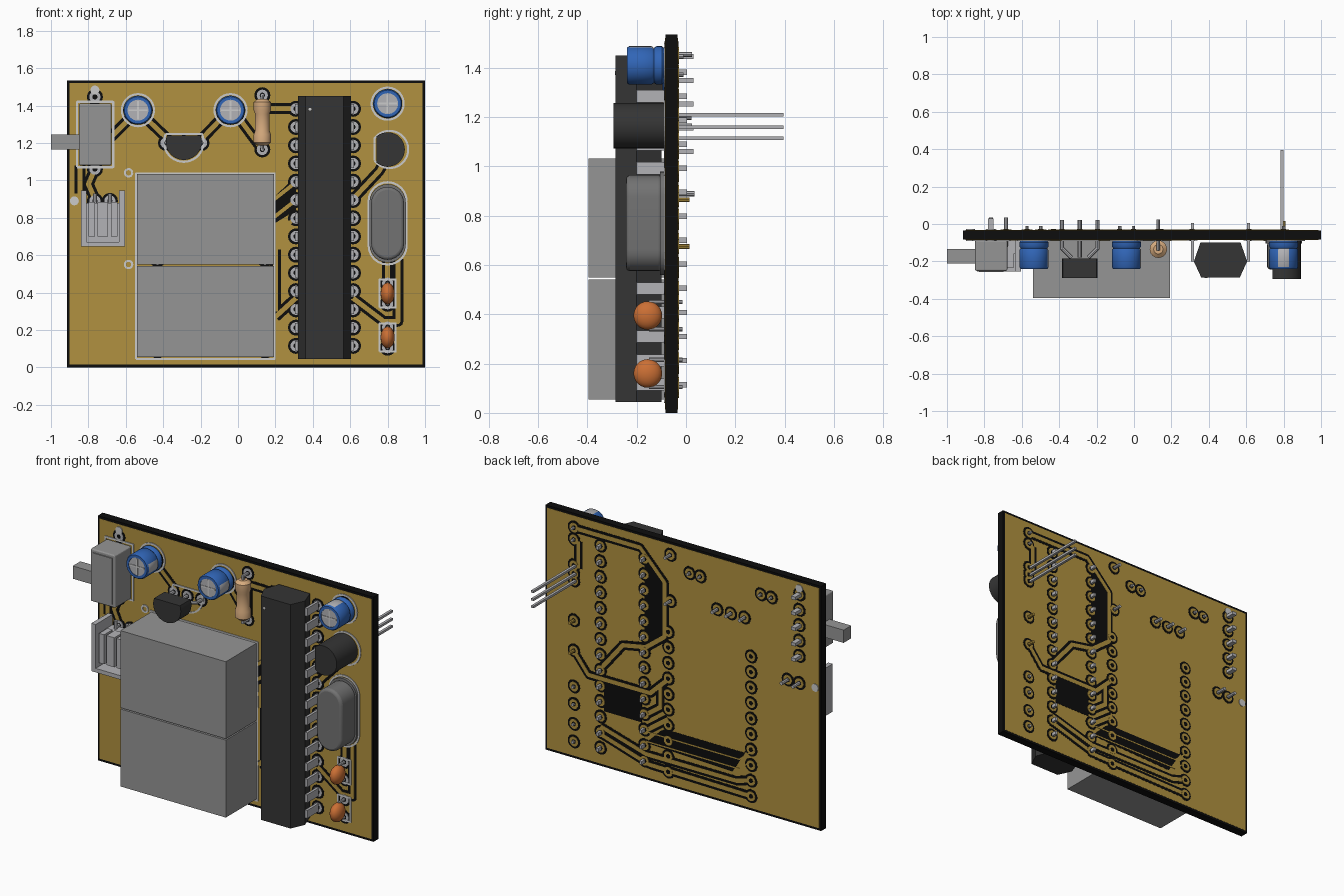
import bpy, bmesh, math
from mathutils import Vector, Matrix

cube = bpy.data.objects.get("Cube")
if cube:
    bpy.data.objects.remove(cube, do_unlink=True)


def material(name, r, g, b):
    m = bpy.data.materials.new(name)
    m.use_nodes = True
    m.diffuse_color = (r, g, b, 1)
    m.node_tree.nodes["Principled BSDF"].inputs["Base Color"].default_value = (r, g, b, 1)
    return m


BLACK = material("board_black", .004, .004, .004)
COPPER = material("copper_gold", .44, .285, .05)
SILVER = material("tin_silver", .45, .45, .47)
GREY = material("plastic_grey", .30, .30, .30)
STEEL = material("steel_grey", .17, .17, .17)
DARK = material("chip_charcoal", .035, .035, .035)
BLUE = material("capacitor_blue", .03, .13, .47)
TAN = material("resistor_tan", .68, .41, .21)
ORANGE = material("ceramic_orange", .60, .16, .035)
WHITE = material("print_white", .60, .60, .60)


# ---- helpers ----
def finish(bm, name, mats, smooth=False, bevel=0):
    bmesh.ops.recalc_face_normals(bm, faces=bm.faces)
    me = bpy.data.meshes.new(name)
    bm.to_mesh(me)
    bm.free()
    for m in (mats if isinstance(mats, list) else [mats]):
        me.materials.append(m)
    ob = bpy.data.objects.new(name, me)
    bpy.context.scene.collection.objects.link(ob)
    if bevel:
        b = ob.modifiers.new("bevel", 'BEVEL')
        b.width, b.segments, b.limit_method = bevel, 3, 'ANGLE'
        b.angle_limit = math.radians(40)
    if smooth:
        bpy.ops.object.select_all(action='DESELECT')
        ob.select_set(True)
        bpy.context.view_layer.objects.active = ob
        bpy.ops.object.shade_smooth_by_angle(angle=math.radians(35))
    return ob


def prism(bm, pts, a, b, axis='y'):
    """Extrude an outline from a to b: (x, z) along y, or (x, y) along z."""
    at = (lambda p, t: (p[0], t, p[1])) if axis == 'y' else (lambda p, t: (p[0], p[1], t))
    lo = [bm.verts.new(at(p, a)) for p in pts]
    hi = [bm.verts.new(at(p, b)) for p in pts]
    bm.faces.new(lo)
    bm.faces.new(hi[::-1])
    for i in range(len(pts)):
        j = (i + 1) % len(pts)
        bm.faces.new((lo[i], lo[j], hi[j], hi[i]))


def rect(x0, x1, z0, z1):
    return [(x0, z0), (x1, z0), (x1, z1), (x0, z1)]


def disc(x, z, r, n=16):
    return [(x + r * math.cos(2 * math.pi * i / n), z + r * math.sin(2 * math.pi * i / n)) for i in range(n)]


def d_shape(x, z, r, off, turn, n=24):
    a = math.acos(off / r)
    return [(x + r * math.cos(turn + a + (2 * math.pi - 2 * a) * i / n),
             z + r * math.sin(turn + a + (2 * math.pi - 2 * a) * i / n)) for i in range(n + 1)]


def stadium(x, z0, z1, r, n=12):
    return ([(x + r * math.cos(math.pi * i / n), z1 - r + r * math.sin(math.pi * i / n)) for i in range(n + 1)] +
            [(x - r * math.cos(math.pi * i / n), z0 + r - r * math.sin(math.pi * i / n)) for i in range(n + 1)])


def rod(bm, p, q, r, n=8):
    p, q = Vector(p), Vector(q)
    m = Matrix.Translation((p + q) / 2) @ (q - p).to_track_quat('Z', 'Y').to_matrix().to_4x4()
    bmesh.ops.create_cone(bm, cap_ends=True, segments=n, radius1=r, radius2=r, depth=(q - p).length, matrix=m)


def solid(name, pts, a, b, mat, axis='y', **kw):
    bm = bmesh.new()
    prism(bm, pts, a, b, axis)
    return finish(bm, name, mat, **kw)


def lathe(profile, loc, tilt, n=32):
    bm = bmesh.new()
    vs = [bm.verts.new((r, 0, t)) for r, t in profile]
    es = [bm.edges.new(e) for e in zip(vs, vs[1:])]
    bmesh.ops.spin(bm, geom=vs + es, axis=(0, 0, 1), cent=(0, 0, 0), steps=n, angle=2 * math.pi)
    bmesh.ops.remove_doubles(bm, verts=bm.verts, dist=1e-5)
    bmesh.ops.transform(bm, matrix=Matrix.Translation(loc) @ Matrix.Rotation(tilt, 4, 'X'), verts=bm.verts)
    return bm


# ---- board and its printed layers ----
FRONT, BACK, STEP = -.084, -.034, .0012
solid("board", rect(-.915, 1, 0, 1.535), FRONT, BACK, BLACK)
layers = {}


def plate(side, level, mat, pts):
    bm = layers.setdefault((side, level, mat.name), bmesh.new())
    if side == "front":
        prism(bm, pts, FRONT - STEP * level, FRONT)
    else:
        prism(bm, pts, BACK, BACK + STEP * level)


def ribbon(side, level, mat, pts, w):
    for p, q in zip(pts, pts[1:]):
        d = Vector((q[0] - p[0], q[1] - p[1])).normalized() * (w / 2)
        n = (-d.y, d.x)
        plate(side, level, mat, [(p[0] + n[0], p[1] + n[1]), (q[0] + n[0], q[1] + n[1]),
                                 (q[0] - n[0], q[1] - n[1]), (p[0] - n[0], p[1] - n[1])])
    for p in pts[1:-1]:
        plate(side, level, mat, disc(*p, w / 2, 10))


def trace(side, *pts):
    ribbon(side, 2, BLACK, pts, .058)
    ribbon(side, 3, COPPER, pts, .026)


def outline(pts, w=.011):
    ribbon("front", 5, WHITE, pts + pts[:1], w)


for side in ("front", "back"):
    plate(side, 1, COPPER, rect(-.902, .987, .014, 1.521))
    plate(side, 5, WHITE, disc(-.765, 1.483, .024))
    plate(side, 5, WHITE, disc(-.875, .89, .024))

PIN_Z = [.115 + .0975 * i for i in range(14)]
CAPS = {"c4": (-.535, 1.375, 0), "c5": (-.04, 1.375, 0), "c3": (.80, 1.41, 1)}
SWITCH_Z = [1.06 + .0965 * i for i in range(5)]
pads = [(x, z) for x in (.31, .615) for z in PIN_Z]
pads += [(x, .09 + .0975 * i) for x in (.145, -.43) for i in range(10)]
pads += [(-.765, z) for z in SWITCH_Z] + [(x, 1.2) for x in (-.385, -.29, -.195)]
pads += [(.13, 1.455), (.13, 1.165), (-.765, .89), (-.685, .89)]
pads += [(.80, z) for z in (.105, .215, .34, .45, .675, .865, 1.115, 1.16, 1.21)]
pads += [(x + k * (1 - v), z + k * v) for x, z, v in CAPS.values() for k in (-.037, .037)]
for x, z in pads:
    for side, metal in (("front", SILVER), ("back", COPPER)):
        plate(side, 2, BLACK, disc(x, z, .043))
        plate(side, 4, metal, disc(x, z, .03))
        plate(side, 5, BLACK, disc(x, z, .014, 10))

# front traces
for path in ([(-.535, 1.375), (-.68, 1.23)], [(-.50, 1.34), (-.37, 1.215)], [(-.08, 1.34), (-.2, 1.215)],
             [(0, 1.34), (.13, 1.165)], [(.13, 1.385), (.31, 1.383)], [(-.765, 1.06), (-.8, .98), (-.765, .9)],
             [(-.845, 1.08), (-.845, .93)], [(.615, .9), (.755, 1.05), (.79, 1.115)],
             [(.615, .37), (.78, .245), (.855, .245), (.855, .58)], [(.80, .45), (.80, .58)],
             [(.2, .27), (.31, .37)], [(.2, .3), (.2, .63)], [(.13, 1.41), (.13, 1.2)]):
    trace("front", *path)
plate("front", 2, BLACK, [(.18, .76), (.31, .84), (.31, 1.02), (.18, .9)])
for z in (.8, .895, .99):
    ribbon("front", 3, COPPER, [(.17, z - .11), (.31, z)], .02)

# back traces and bare areas
for path in ([(.79, 1.445), (.34, 1.445), (.17, 1.27), (.17, .93), (.3, .83), (.46, .8), (.615, .61)],
             [(.77, 1.37), (.77, 1.2)], [(.80, .675), (.7, .55), (.27, .55), (.145, .67)],
             [(.31, .3), (.145, .42)], [(.615, .25), (.3, .16), (-.33, .16), (-.43, .19)],
             [(.615, .2), (.28, .1), (-.43, .09)], [(.31, .4), (.2, .48), (.2, .62)]):
    trace("back", *path)
for area in ([(.31, 1.4), (.19, 1.25), (.19, .93), (.31, .87)], rect(.33, .59, .35, .55),
             [(.3, .23), (-.3, .21), (-.42, .40), (-.38, .35), (.17, .35), (.2, .33)]):
    plate("back", 2, BLACK, area)
for z in (.24, .30):
    ribbon("back", 3, COPPER, [(.3, z), (-.35, z), (-.42, z + .06)], .008)

# printed outlines around the parts
for x, z, v in CAPS.values():
    outline(disc(x, z, .086, 28))
outline(rect(-.86, -.667, 1.07, 1.42))
outline(rect(-.545, .196, .045, 1.037))
outline(stadium(.80, .55, .99, .102))
outline(d_shape(-.29, 1.205, .106, .042, math.pi / 2))
outline(d_shape(.81, 1.165, .1, .08, math.pi))
for z in (.16, .395):
    outline(rect(.757, .843, z - .075, z + .075))
for z in (.55, 1.04):
    outline(disc(-.585, z, .02, 14))
for (side, level, mat), bm in layers.items():
    finish(bm, f"{side}_layer_{level}_{mat}", bpy.data.materials[mat])

# ---- display blocks ----
for name, z0, z1 in (("lower_display", .055, .541), ("upper_display", .549, 1.033)):
    solid(name, rect(-.54, .192, z0, z1), -.395, -.088, GREY)

# ---- long chip with two rows of legs ----
solid("chip_body", [(.355, -.10), (.32, -.2), (.36, -.287), (.565, -.287), (.605, -.2), (.57, -.10)],
      .045, 1.45, DARK, axis='z')
solid("chip_pin_mark", disc(.385, 1.38, .008, 12), -.289, -.286, WHITE)
bm = bmesh.new()
for x in (.312, .613):
    for z in PIN_Z:
        prism(bm, rect(x - .008, x + .008, z - .025, z + .025), -.2, -.088)
        prism(bm, rect(x - .008, x + .008, z - .011, z + .011), -.09, .005)
finish(bm, "chip_legs", SILVER)

# ---- electrolytic capacitors ----
for name, (x, z, v) in CAPS.items():
    bm = lathe([(0, 0), (.072, 0), (.078, .008), (.078, .03), (.071, .04), (.078, .05), (.078, .09),
                (.078, .14), (.072, .15), (.056, .15), (.056, .147), (0, .147)], (x, -.09, z), math.pi / 2)
    for f in bm.faces:
        c = f.calc_center_median()
        dx, dz = c.x - x, c.z - z
        along, across = (dz, dx) if v else (dx, dz)
        if c.y < -.236 and math.hypot(dx, dz) < .05:
            f.material_index = 1
        elif along > .06 and abs(across) < .026 and -.235 < c.y < -.13:
            f.material_index = 1
    finish(bm, f"capacitor_{name}", [BLUE, SILVER], smooth=True)
    bm = bmesh.new()
    prism(bm, rect(x - .05, x + .05, z - .005, z + .005), -.24, -.236)
    prism(bm, rect(x - .005, x + .005, z - .05, z + .05), -.2395, -.236)
    finish(bm, f"capacitor_{name}_cross", WHITE)

# ---- slide switch ----
solid("switch_body", rect(-.85, -.677, 1.08, 1.41), -.25, -.088, GREY, bevel=.008)
solid("switch_cover", rect(-.83, -.697, 1.10, 1.39), -.256, -.249, GREY)
solid("switch_lever", rect(-1, -.845, 1.165, 1.245), -.21, -.135, GREY)

# ---- two-pin connector ----
bm = bmesh.new()
prism(bm, rect(-.84, -.605, .645, .88), -.16, -.088)
prism(bm, rect(-.84, -.605, .645, .67), -.255, -.15)
for x0, x1 in ((-.84, -.81), (-.635, -.605)):
    prism(bm, rect(x0, x1, .645, .945), -.255, -.088)
for x0, x1 in ((-.80, -.765), (-.75, -.695), (-.68, -.645)):
    prism(bm, rect(x0, x1, .70, .885), -.235, -.15)
finish(bm, "connector_housing", SILVER)

# ---- three-leg transistor and infrared receiver ----
solid("transistor_body", d_shape(-.29, 1.205, .096, .034, math.pi / 2), -.29, -.185, DARK, smooth=True)
solid("receiver_body", d_shape(.80, 1.165, .092, .06, math.pi), -.295, -.088, DARK, smooth=True)

# ---- crystal ----
solid("crystal_can", stadium(.80, .575, .965, .088), -.243, -.095, STEEL, smooth=True, bevel=.016)
solid("crystal_flange", stadium(.80, .56, .98, .097), -.105, -.088, STEEL, smooth=True)

# ---- resistor and ceramic capacitors ----
finish(lathe([(0, -.125), (.025, -.125), (.046, -.108), (.046, -.065), (.039, -.045), (.039, .045),
              (.046, .065), (.046, .108), (.025, .125), (0, .125)], (.13, -.135, 1.31), 0),
       "resistor_body", TAN, smooth=True)
for name, z in (("lower", .16), ("upper", .395)):
    bm = bmesh.new()
    bmesh.ops.create_uvsphere(bm, u_segments=24, v_segments=14, radius=.058,
                              matrix=Matrix.Translation((.80, -.155, z)) @ Matrix.Diagonal((.65, 1, 1, 1)))
    finish(bm, f"{name}_ceramic_capacitor", ORANGE, smooth=True)

# ---- wire leads ----
bm = bmesh.new()
for z in (1.115, 1.16, 1.21):
    prism(bm, rect(.782, .798, z - .007, z + .007), -.09, .395)
for top, x in ((-.335, -.385), (-.29, -.29), (-.245, -.195)):
    rod(bm, (top, -.18, 1.2), (x, -.13, 1.2), .011)
    rod(bm, (x, -.135, 1.2), (x, .022, 1.2), .011)
for s, z in ((1, 1.455), (-1, 1.165)):
    rod(bm, (.13, -.135, 1.31), (.13, -.135, z), .01)
    rod(bm, (.13, -.142, z), (.13, .025, z), .01)
for z in (.105, .215, .34, .45):
    rod(bm, (.80, -.15, z), (.80, -.015, z), .009)
for x, z, v in CAPS.values():
    for k in (-.037, .037):
        rod(bm, (x + k * (1 - v), -.09, z + k * v), (x + k * (1 - v), -.01, z + k * v), .009)
for z in SWITCH_Z:
    prism(bm, rect(-.78, -.75, z - .01, z + .01), -.09, .03)
for x in (-.765, -.685):
    rod(bm, (x, -.12, .89), (x, .035, .89), .011)
    rod(bm, (x, -.12, .87), (x, -.12, .93), .011)
finish(bm, "wire_leads", SILVER, smooth=True)
bm = bmesh.new()
for z in (.675, .865):
    rod(bm, (.80, -.1, z), (.80, .015, z), .01)
finish(bm, "crystal_leads", COPPER, smooth=True)
